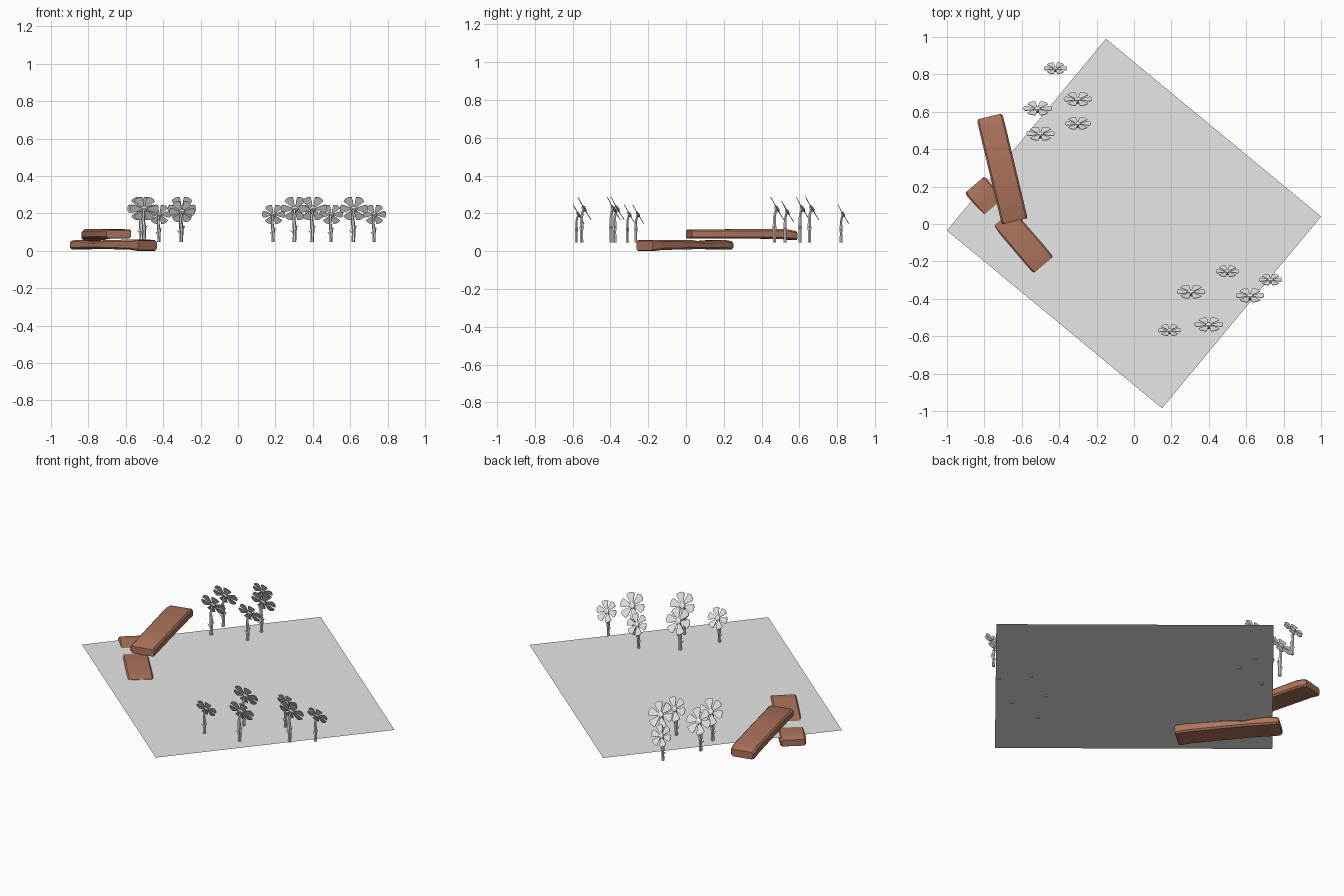
import bpy, bmesh, math
from mathutils import Vector, Matrix

cube = bpy.data.objects.get("Cube")
if cube:
    bpy.data.objects.remove(cube)


def material(name, rgb):
    m = bpy.data.materials.new(name)
    m.use_nodes = True
    m.diffuse_color = (*rgb, 1)
    m.node_tree.nodes["Principled BSDF"].inputs["Base Color"].default_value = (*rgb, 1)
    return m


GREY = material("pale grey", (0.8, 0.8, 0.8))
BROWN = material("wood brown", (0.42, 0.175, 0.105))
GROUND_Z = 0.052


def finish(bm, name, mat, smooth=False):
    bmesh.ops.recalc_face_normals(bm, faces=bm.faces)
    me = bpy.data.meshes.new(name)
    bm.to_mesh(me)
    bm.free()
    me.materials.append(mat)
    ob = bpy.data.objects.new(name, me)
    bpy.context.collection.objects.link(ob)
    if smooth:
        bpy.ops.object.select_all(action='DESELECT')
        ob.select_set(True)
        bpy.context.view_layer.objects.active = ob
        bpy.ops.object.shade_smooth_by_angle(angle=math.radians(35))
    return ob


def loft(bm, rings):
    """Skin a list of closed point rings and cap both ends."""
    loops = [[bm.verts.new(p) for p in ring] for ring in rings]
    n = len(loops[0])
    for a, b in zip(loops, loops[1:]):
        for i in range(n):
            j = (i + 1) % n
            bm.faces.new((a[i], a[j], b[j], b[i]))
    bm.faces.new(loops[0][::-1])
    bm.faces.new(loops[-1])


# Ground sheet
bm = bmesh.new()
bm.faces.new([bm.verts.new((x, y, GROUND_Z)) for x, y in
              ((-1, -0.035), (0.15, -0.985), (1, 0.04), (-0.15, 0.99))])
bm.normal_update()
me = bpy.data.meshes.new("ground_sheet")
bm.to_mesh(me)
bm.free()
me.materials.append(GREY)
bpy.context.collection.objects.link(bpy.data.objects.new("ground_sheet", me))


# Worn planks: sections are (distance along, half width, bottom, top)
def plank(name, start, end, sections):
    a, b = Vector(start), Vector(end)
    along = (b - a).normalized()
    side = Vector((along.y, -along.x))
    c = 0.009
    rings = []
    for t, w, lo, hi in sections:
        p = a.lerp(b, t)
        profile = ((-w, lo + c), (-w + c, lo), (w - c, lo), (w, lo + c),
                   (w, hi - c), (w - c, hi), (-w + c, hi), (-w, hi - c))
        rings.append([(*(p + side * u), z) for u, z in profile])
    bm = bmesh.new()
    loft(bm, rings)
    finish(bm, name, BROWN, True)


plank("upper_plank", (-0.638, 0.015), (-0.772, 0.575),
      [(0, 0.067, 0.069, 0.110), (0.015, 0.071, 0.067, 0.115), (0.5, 0.071, 0.067, 0.116),
       (0.9, 0.071, 0.064, 0.116), (0.98, 0.070, 0.058, 0.107), (1, 0.062, 0.060, 0.102)])
plank("lower_plank", (-0.484, -0.219), (-0.852, 0.210),
      [(0, 0.067, 0.004, 0.054), (0.02, 0.071, 0.000, 0.058), (0.12, 0.071, 0.006, 0.060),
       (0.5, 0.071, 0.010, 0.058), (0.66, 0.071, 0.011, 0.047), (0.78, 0.071, 0.011, 0.056),
       (0.9, 0.071, 0.009, 0.059), (0.98, 0.070, 0.008, 0.053), (1, 0.062, 0.012, 0.049)])


# Flowers: tapering stem, two small leaves, six fan petals and a domed centre
def flower(i, x, y, radius, head_z):
    s = radius / 0.075
    stem_y = y - 0.012 * s
    bm = bmesh.new()
    rings = []
    for t, r, dx, dy in ((0, 0.010, 0, 0), (0.35, 0.009, 0.003, 0), (0.4, 0.012, 0.002, 0),
                         (0.72, 0.008, -0.003, 0), (0.85, 0.008, 0, 0.003), (1, 0.006, 0, 0.010)):
        z = GROUND_Z - 0.006 + t * (head_z - GROUND_Z + 0.006)
        rings.append([(x - 0.004 + dx + s * r * math.cos(k * math.pi / 3),
                       stem_y + dy + s * r * math.sin(k * math.pi / 3), z) for k in range(6)])
    loft(bm, rings)
    for sign, z in ((1, 0.36), (-1, 0.22)):
        base = Vector((x - 0.004 + sign * 0.006 * s, stem_y, GROUND_Z + z * (head_z - GROUND_Z)))
        tip = base + Vector((sign * 0.017, 0, 0.022)) * s
        corners = [base + Vector((0, -0.006, 0)), base + Vector((0, 0.006, 0)),
                   base + Vector((0, 0, 0.014)), tip]
        v = [bm.verts.new(p) for p in corners]
        for f in ((0, 1, 2), (0, 1, 3), (1, 2, 3), (2, 0, 3)):
            bm.faces.new([v[k] for k in f])
    finish(bm, f"flower_stem_{i}", GREY, True)

    # Head is built facing +z, then turned towards the back and tilted up
    place = Matrix.Translation((x, y, head_z)) @ Matrix.Rotation(math.radians(-60), 4, 'X')
    bm = bmesh.new()
    outline = ((0.18, -0.07), (0.6, -0.25), (0.88, -0.33), (0.98, -0.17), (1, 0.0),
               (0.98, 0.17), (0.88, 0.33), (0.6, 0.25), (0.18, 0.07))
    for k in range(6):
        turn = Matrix.Rotation(k * math.pi / 3, 4, 'Z')
        bm.faces.new([bm.verts.new(place @ turn @ Vector((u * radius, v * radius, 0.05 * radius * u)))
                      for u, v in outline])
    ob = finish(bm, f"flower_petals_{i}", GREY)
    thick = ob.modifiers.new("thickness", 'SOLIDIFY')
    thick.thickness = 0.003
    thick.offset = 0

    bm = bmesh.new()
    loft(bm, [[place @ Vector((r * radius * math.cos(k * math.pi / 4),
                               r * radius * math.sin(k * math.pi / 4), h * radius))
               for k in range(8)] for r, h in ((0.14, -0.12), (0.25, 0), (0.23, 0.08), (0.12, 0.14))])
    finish(bm, f"flower_centre_{i}", GREY, True)


LARGE, MEDIUM, SMALL = (0.076, 0.224), (0.069, 0.208), (0.062, 0.194)
beds = [(-0.515, 0.615, LARGE), (-0.50, 0.48, LARGE), (-0.30, 0.665, LARGE),
        (-0.30, 0.535, MEDIUM), (-0.42, 0.83, SMALL),
        (0.305, -0.365, LARGE), (0.40, -0.54, LARGE), (0.62, -0.385, LARGE),
        (0.19, -0.57, SMALL), (0.50, -0.255, SMALL), (0.73, -0.30, SMALL)]
for i, (x, y, size) in enumerate(beds, 1):
    flower(i, x, y, *size)
